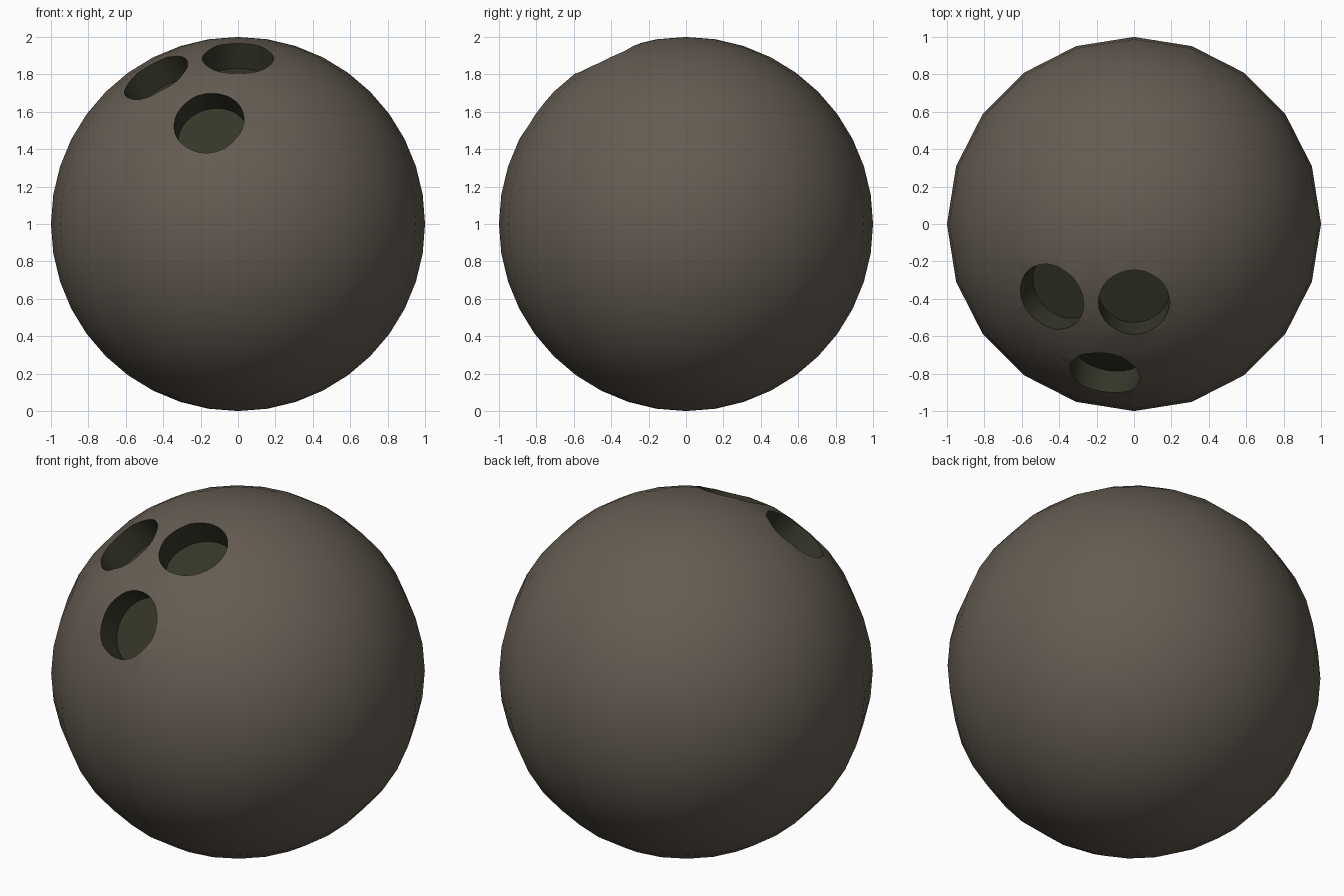
import bpy
import math
from mathutils import Vector

if "Cube" in bpy.data.objects:
    bpy.data.objects.remove(bpy.data.objects["Cube"])

CENTRE = Vector((0, 0, 1))
HOLE_RADIUS = 0.19
FLOOR_DIST = 0.83      # distance of hole floor from ball centre
CUT_LENGTH = 0.4


def material(name, rgb):
    m = bpy.data.materials.new(name)
    m.diffuse_color = (*rgb, 1)
    m.use_nodes = True
    m.node_tree.nodes["Principled BSDF"].inputs["Base Color"].default_value = m.diffuse_color
    return m


shell = material("warm_grey_shell", (0.130, 0.108, 0.085))
inside = material("dark_olive_hole", (0.036, 0.037, 0.022))

# Ball
bpy.ops.mesh.primitive_uv_sphere_add(segments=20, ring_count=20, radius=1, location=CENTRE)
ball = bpy.context.object
ball.name = "ball"
ball.data.materials.append(shell)
ball.data.materials.append(inside)


# Finger holes, drilled towards the ball centre
def drill(direction):
    d = Vector(direction).normalized()
    bpy.ops.mesh.primitive_cylinder_add(
        vertices=32, radius=HOLE_RADIUS, depth=CUT_LENGTH,
        location=CENTRE + d * (FLOOR_DIST + CUT_LENGTH / 2),
        rotation=d.to_track_quat('Z', 'Y').to_euler())
    cutter = bpy.context.object
    cutter.name = "hole_cutter"
    cutter.hide_render = True
    for m in (shell, inside):
        cutter.data.materials.append(m)
    for p in cutter.data.polygons:
        p.material_index = 1
    bpy.context.view_layer.objects.active = ball
    mod = ball.modifiers.new("hole", 'BOOLEAN')
    mod.operation = 'DIFFERENCE'
    mod.solver = 'EXACT'
    mod.object = cutter
    bpy.ops.object.modifier_apply(modifier=mod.name)
    bpy.data.objects.remove(cutter)


for direction in ((0, -0.42, 0.89), (-0.44, -0.39, 0.785), (-0.155, -0.795, 0.54)):
    drill(direction)

# Smooth shading with crisp hole rims
bpy.ops.object.select_all(action='DESELECT')
ball.select_set(True)
bpy.context.view_layer.objects.active = ball
bpy.ops.object.shade_smooth_by_angle(angle=math.radians(35))
